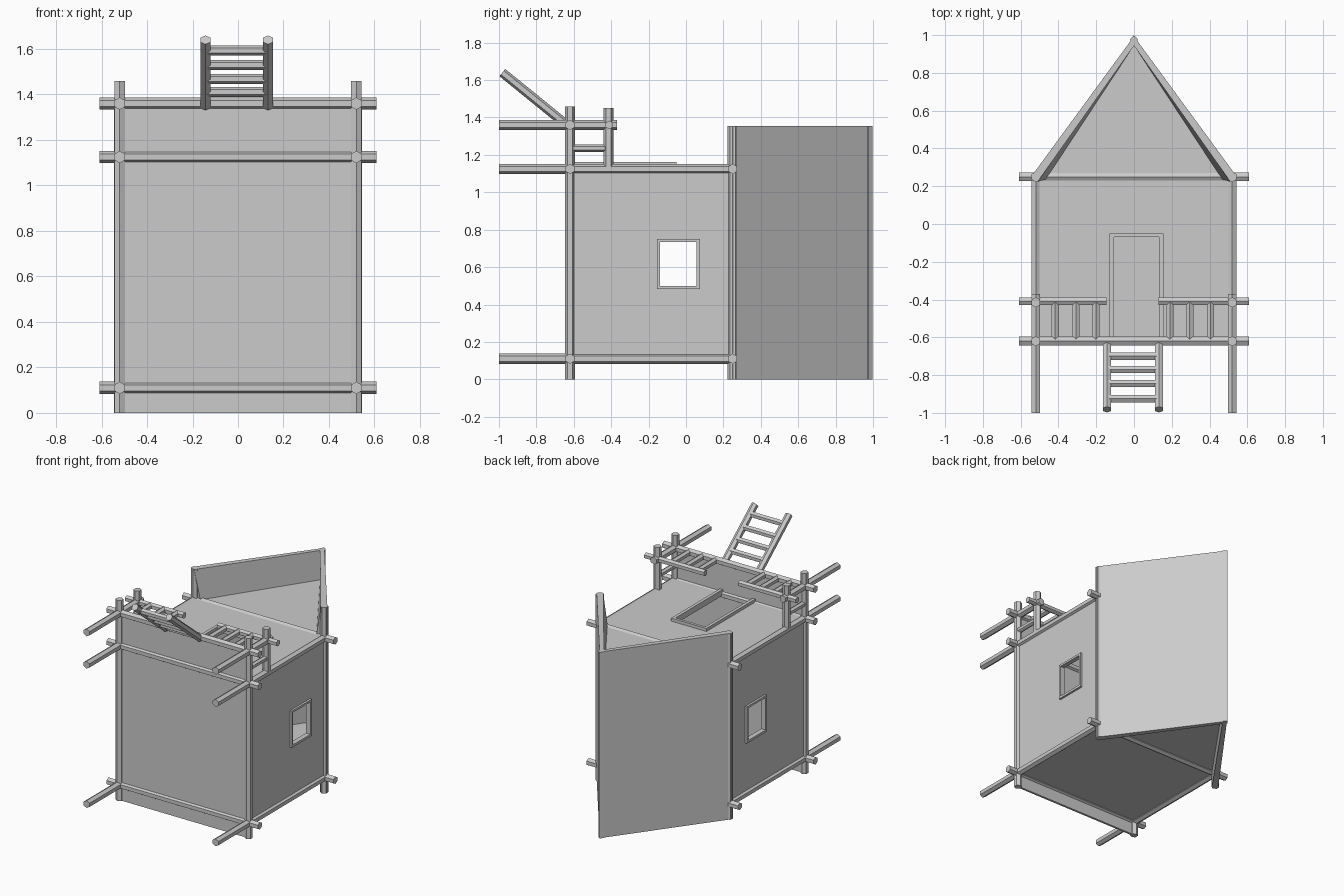
import bpy, bmesh
from mathutils import Vector

if "Cube" in bpy.data.objects:
    bpy.data.objects.remove(bpy.data.objects["Cube"])


def mesh_object(name, verts, faces):
    me = bpy.data.meshes.new(name)
    me.from_pydata(verts, [], faces)
    bm = bmesh.new()
    bm.from_mesh(me)
    bmesh.ops.recalc_face_normals(bm, faces=bm.faces)
    bm.to_mesh(me)
    bm.free()
    ob = bpy.data.objects.new(name, me)
    bpy.context.collection.objects.link(ob)
    return ob


def pole(name, a, b, r=0.027):
    """Six-sided pole from a to b."""
    a, b = Vector(a), Vector(b)
    d = b - a
    bpy.ops.mesh.primitive_cylinder_add(vertices=6, radius=r, depth=d.length,
                                        location=(a + b) / 2)
    ob = bpy.context.object
    ob.name = name
    ob.rotation_euler = d.to_track_quat('Z', 'Y').to_euler()
    return ob


def box(name, lo, hi):
    lo, hi = Vector(lo), Vector(hi)
    bpy.ops.mesh.primitive_cube_add(size=1, location=(lo + hi) / 2)
    ob = bpy.context.object
    ob.name = name
    ob.scale = hi - lo
    return ob


def prism(name, profile, z0, z1):
    """Extrude an xy profile along z."""
    n = len(profile)
    verts = [(x, y, z) for z in (z0, z1) for x, y in profile]
    faces = [tuple(range(n)), tuple(range(n, 2 * n))]
    faces += [(i, (i + 1) % n, (i + 1) % n + n, i + n) for i in range(n)]
    return mesh_object(name, verts, faces)


def cut(ob, lo, hi):
    cutter = box(ob.name + "_cutter", lo, hi)
    cutter.hide_render = True
    cutter.hide_viewport = False
    cutter.display_type = 'WIRE'
    m = ob.modifiers.new("opening", 'BOOLEAN')
    m.operation = 'DIFFERENCE'
    m.solver = 'EXACT'
    m.object = cutter


W, FLOOR, EAVE = 0.52, -0.62, 0.25
BACK, FRONT, PORCH = 0.11, 1.125, 1.36

# floor panel, including the porch
box("floor", (-W, FLOOR - 0.008, 0), (W, FLOOR + 0.008, PORCH))

# gabled end walls, the front one with a doorway
gable = [(-W, FLOOR), (W, FLOOR), (W, 0.24), (0, 0.955), (-W, 0.24)]
prism("back_wall", gable, BACK - 0.008, BACK + 0.008)
front = prism("front_wall", gable, FRONT, FRONT + 0.016)
cut(front, (-0.107, FLOOR + 0.009, FRONT - 0.1), (0.132, -0.07, FRONT + 0.1))

# door frame
z0, z1 = FRONT - 0.005, 1.163
box("door_jamb_left", (-0.13, FLOOR, z0), (-0.107, -0.07, z1))
box("door_jamb_right", (0.132, FLOOR, z0), (0.155, -0.07, z1))
box("door_lintel", (-0.13, -0.07, z0), (0.155, -0.05, z1))

for s, side in ((-1, "left"), (1, "right")):
    x = s * W
    # side wall with framed window
    wall = box(side + "_wall", (x - 0.008, FLOOR, BACK), (x + 0.008, EAVE, FRONT))
    cut(wall, (x - 0.1, -0.14, 0.5), (x + 0.1, 0.057, 0.735))
    xa, xb = sorted((x - s * 0.012, x + s * 0.023))
    box(side + "_window_sill", (xa, -0.155, 0.483), (xb, 0.075, 0.5))
    box(side + "_window_top", (xa, -0.155, 0.735), (xb, 0.075, 0.75))
    box(side + "_window_jamb_low", (xa, -0.155, 0.5), (xb, -0.14, 0.735))
    box(side + "_window_jamb_high", (xa, 0.057, 0.5), (xb, 0.075, 0.735))

    # stilts
    pole(side + "_back_stilt", (x, -1, BACK), (x, EAVE, BACK))
    pole(side + "_front_stilt", (x, -1, FRONT), (x, EAVE, FRONT))
    pole(side + "_porch_stilt", (x, -1, PORCH), (x, -0.37, PORCH))

    # lengthwise beams
    pole(side + "_floor_beam", (x, FLOOR, 0), (x, FLOOR, 1.46))
    pole(side + "_eave_beam", (x, EAVE, 0), (x, EAVE, PORCH - 0.005))
    pole(side + "_side_rail", (x, -0.415, FRONT), (x, -0.415, 1.45))
    pole(side + "_side_baluster", (x, FLOOR, 1.235), (x, -0.415, 1.235), 0.02)

    # front railing and balusters
    inner = -0.145 if s < 0 else 0.13
    pole(side + "_porch_rail", (s * 0.61, -0.41, PORCH), (inner, -0.41, PORCH), 0.023)
    for i, bx in enumerate((0.19, 0.295, 0.405)):
        bx += 0.012 if s < 0 else 0
        pole(f"{side}_baluster_{i}", (s * bx, FLOOR, PORCH), (s * bx, -0.41, PORCH), 0.022)

    # roof slab, inner face leaning inwards towards the back
    outer = [(0.545, 0.25), (-0.003, 0.998)]
    rim = [(-0.022, 0.975), (0.51, 0.224)]
    deep = [(-0.022, 0.975), (0.465, 0.236)]
    low = [(s * px, py, 0) for px, py in outer + rim]
    mid = [(s * px, py, FRONT) for px, py in outer + deep]
    top = [(s * px, py, PORCH - 0.005) for px, py in outer + rim]
    faces = [(0, 1, 2, 3), (8, 9, 10, 11)]
    for k in (0, 4):
        faces += [(k + i, k + (i + 1) % 4, k + 4 + (i + 1) % 4, k + 4 + i)
                  for i in range(4)]
    mesh_object(side + "_roof", low + mid + top, faces)

# crosswise beams
for name, y, z in (("back_floor", FLOOR, BACK), ("front_floor", FLOOR, FRONT),
                   ("porch_floor", FLOOR, PORCH), ("back_eave", EAVE, BACK),
                   ("front_eave", EAVE, FRONT)):
    pole(name + "_cross_beam", (-0.61, y, z), (0.61, y, z))

# ladder
for side, x in (("left", -0.143), ("right", 0.132)):
    pole("ladder_rail_" + side, (x, -0.625, 1.35), (x, -0.982, 1.64), 0.025)
for i, y in enumerate((-0.70, -0.77, -0.845, -0.925)):
    z = 1.35 + (-0.625 - y) * 0.812
    pole(f"ladder_rung_{i}", (-0.143, y, z), (0.132, y, z), 0.022)
